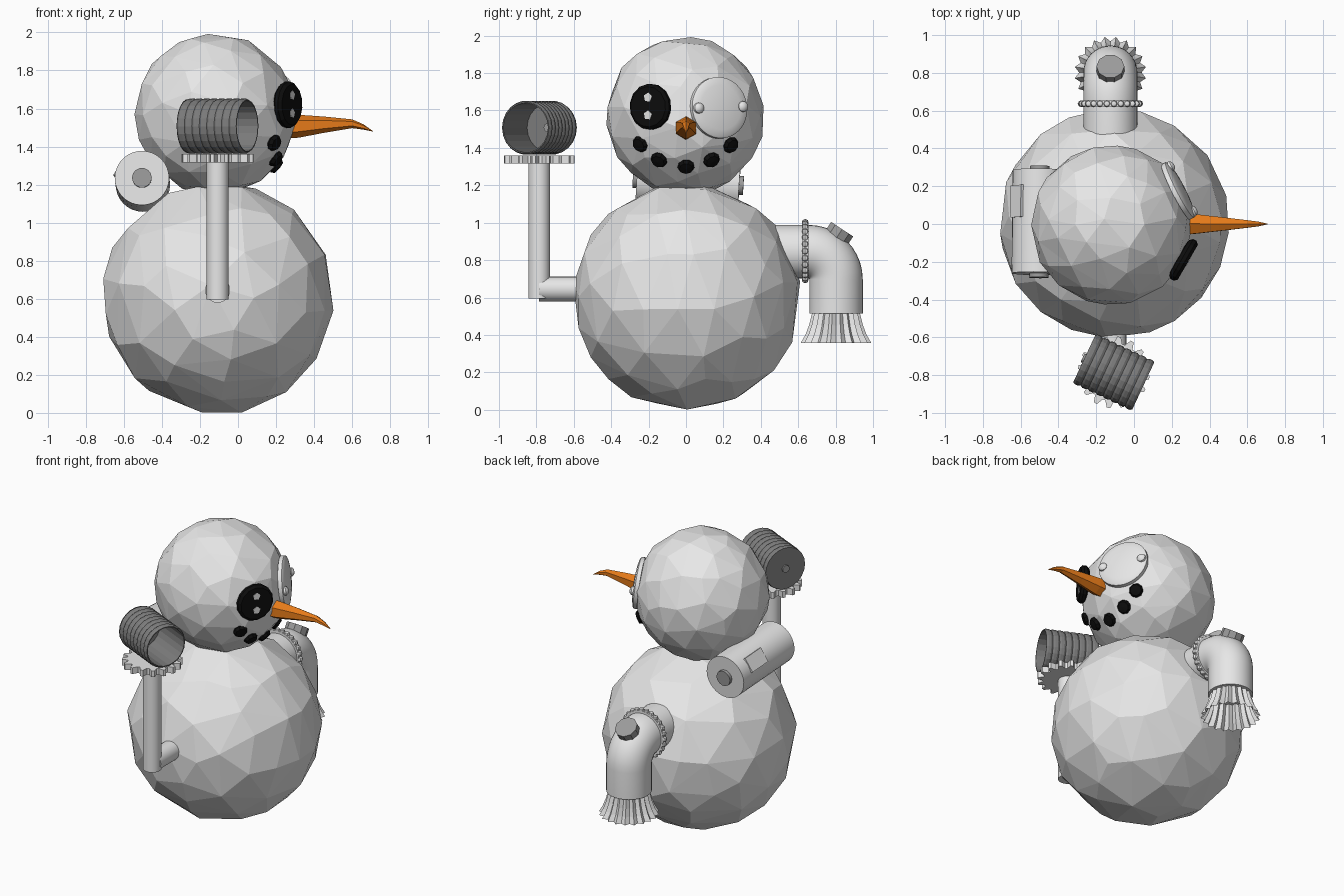
import bpy, bmesh, math, random
from mathutils import Vector

if "Cube" in bpy.data.objects:
    bpy.data.objects.remove(bpy.data.objects["Cube"])
random.seed(4)


def material(name, r, g, b):
    m = bpy.data.materials.new(name)
    m.diffuse_color = (r, g, b, 1)
    m.use_nodes = True
    m.node_tree.nodes["Principled BSDF"].inputs["Base Color"].default_value = m.diffuse_color
    return m


SNOW = material("snow_white", 0.8, 0.8, 0.8)
COAL = material("coal_black", 0.004, 0.004, 0.004)
ORANGE = material("carrot_orange", 0.8, 0.2, 0.01)
DARK = material("dark_metal", 0.2, 0.2, 0.2)
GREY = material("grey_metal", 0.33, 0.33, 0.33)


def finish(name, bm, mat, smooth):
    bmesh.ops.remove_doubles(bm, verts=bm.verts, dist=0.0002)
    bmesh.ops.recalc_face_normals(bm, faces=bm.faces)
    me = bpy.data.meshes.new(name)
    bm.to_mesh(me)
    bm.free()
    me.materials.append(mat)
    if smooth:
        for p in me.polygons:
            p.use_smooth = True
        me.set_sharp_from_angle(angle=math.radians(35))
    ob = bpy.data.objects.new(name, me)
    bpy.context.collection.objects.link(ob)
    return ob


def skin(name, rings, mat, smooth=False):
    """Bridge equal rings of points into a surface."""
    bm = bmesh.new()
    vs = [[bm.verts.new(p) for p in r] for r in rings]
    n = len(rings[0])
    for a, b in zip(vs, vs[1:]):
        for k in range(n):
            bm.faces.new((a[k], a[(k + 1) % n], b[(k + 1) % n], b[k]))
    return finish(name, bm, mat, smooth)


def lathe(name, profile, sides, loc, axis, mat, smooth=False, amp=0.0, step=1):
    """Spin (radius, height) about an axis; amp gives teeth or pleats."""
    q = Vector((0, 0, 1)).rotation_difference(Vector(axis).normalized())
    rings = []
    for r, h in profile:
        ring = []
        for k in range(sides):
            a = math.tau * k / sides
            rr = r * (1 + amp * (1 if (k // step) % 2 else -1))
            ring.append(Vector(loc) + q @ Vector((rr * math.cos(a), rr * math.sin(a), h)))
        rings.append(ring)
    return skin(name, rings, mat, smooth)


def rod(name, p, q, r, sides, mat, smooth=True):
    d = Vector(q) - Vector(p)
    return lathe(name, [(0, 0), (r, 0), (r, d.length), (0, d.length)], sides, p, d, mat, smooth)


def snowball(name, loc, r, wobble):
    bm = bmesh.new()
    bmesh.ops.create_icosphere(bm, subdivisions=3, radius=r)
    for v in bm.verts:
        v.co *= 1 + random.uniform(-wobble, wobble)
    ob = finish(name, bm, SNOW, False)
    ob.location = loc
    dec = ob.modifiers.new("facets", 'DECIMATE')
    dec.ratio = 0.55


# Snow body and head
HEAD = Vector((-0.12, -0.005, 1.57))
snowball("body", (-0.105, 0.005, 0.605), 0.607, 0.006)
snowball("head", HEAD, 0.422, 0.006)

# Carrot nose: six-sided, bent down at the tip
nose = [(0.22, 1.505, 0.066), (0.32, 1.507, 0.06), (0.45, 1.515, 0.043),
        (0.6, 1.52, 0.023), (0.66, 1.503, 0.014), (0.71, 1.48, 0.001)]
skin("carrot_nose", [[Vector((x, r * math.cos(math.tau * k / 6 + 0.5), z + r * math.sin(math.tau * k / 6 + 0.5)))
                      for k in range(6)] for x, z, r in nose], ORANGE)

# Coal button eye with two pale holes
n = Vector((0.865, -0.5, 0.0))
eye = Vector((0.262, -0.19, 1.62))
lathe("button_eye", [(0, -0.04), (0.105, -0.028), (0.123, -0.01), (0.123, 0.01), (0.108, 0.026), (0, 0.026)],
      14, eye, n, COAL)
for dz in (-0.045, 0.05):
    lathe("button_hole", [(0.026, -0.003), (0.026, 0.003), (0, 0.003)], 5,
          eye + n * 0.026 + Vector((0, 0, dz)), n, SNOW)

# Coal mouth
for y, z in ((-0.245, 1.42), (-0.145, 1.335), (0, 1.3), (0.137, 1.335), (0.24, 1.415)):
    dy, dz = y - HEAD.y, z - HEAD.z
    d = Vector((math.sqrt(0.42 ** 2 - dy * dy - dz * dz), dy, dz))
    lathe("mouth_coal", [(0, -0.03), (0.04, -0.025), (0.046, 0), (0.036, 0.018), (0, 0.022)],
          9, HEAD + d, d, COAL)

# Domed eye plate with two rivets
n = Vector((0.88, 0.45, 0.11)).normalized()
t = Vector((-0.455, 0.89, 0.03))
plate = HEAD + n * 0.405
lathe("eye_plate", [(0, -0.02), (0.165, -0.02), (0.165, 0.005), (0.155, 0.012), (0.12, 0.02), (0.06, 0.027), (0, 0.03)],
      32, plate, n, SNOW, True)
for s in (-1, 1):
    lathe("eye_rivet", [(0.03, 0), (0.028, 0.013), (0.018, 0.023), (0, 0.027)], 12,
          plate + t * s * 0.132 + n * 0.012, n, SNOW, True)

# Gun post, its socket and toothed turntable
POST = Vector((-0.107, -0.785, 0))
rod("gun_post", POST + Vector((0, 0, 0.595)), POST + Vector((0, 0, 1.33)), 0.058, 24, SNOW)
rod("post_socket", (-0.107, -0.785, 0.645), (-0.107, -0.45, 0.645), 0.066, 24, SNOW)
lathe("turntable_gear", [(0, 1.317), (0.173, 1.317), (0.173, 1.36), (0, 1.36)], 64,
      POST, (0, 0, 1), SNOW, amp=0.1, step=2)

# Ribbed gun barrel, open at the front end
prof = [(0, -0.172), (0.142, -0.172)]
for i in range(8):
    h = -0.172 + i * 0.043
    prof += [(0.138, h), (0.145, h + 0.012), (0.145, h + 0.03), (0.138, h + 0.043)]
prof += [(0.132, 0.172), (0.132, -0.13), (0, -0.13)]
axis = Vector((0.906, -0.423, 0))
mid = POST + Vector((0, 0, 1.508))
lathe("gun_barrel", prof, 22, mid, axis, DARK)
rod("barrel_pin", mid - axis * 0.182, mid - axis * 0.11, 0.025, 12, GREY)

# Canister on the back with end knobs and panel
a, b = Vector((-0.505, -0.262, 1.235)), Vector((-0.5, 0.285, 1.2))
d = (b - a).normalized()
rod("back_canister", a, b, 0.143, 32, SNOW)
for p, s in ((a, -1), (b, 1)):
    rod("canister_knob", p - d * s * 0.01, p + d * s * 0.022, 0.052, 14, GREY)
bm = bmesh.new()
bmesh.ops.create_cube(bm, size=1)
up = Vector((-0.84, 0, 0.54))
side = up.cross(d)
for v in bm.verts:
    x, y, z = v.co
    v.co = (a + b) / 2 + d * (0.11 + 0.17 * y) + up * (0.137 + 0.024 * z) + side * 0.1 * x
finish("canister_panel", bm, SNOW, False)

# Elbow pipe arm
AX = -0.125
path = [(0.42, 0.845, 0)] + [(0.655 + 0.147 * math.sin(u), 0.698 + 0.147 * math.cos(u), u)
                             for u in (math.pi / 2 * i / 10 for i in range(11))] + [(0.802, 0.515, math.pi / 2)]
rings = []
for y, z, u in path:
    rings.append([Vector((AX + 0.143 * math.cos(k * math.tau / 32),
                          y + 0.143 * math.sin(k * math.tau / 32) * math.sin(u),
                          z + 0.143 * math.sin(k * math.tau / 32) * math.cos(u))) for k in range(32)])
rings.append([Vector((AX, 0.802, 0.515))] * 32)
skin("elbow_pipe", rings, SNOW, True)

# Flange with beads, and the elbow cap
rod("pipe_flange", (AX, 0.62, 0.848), (AX, 0.654, 0.848), 0.157, 32, SNOW)
for k in range(26):
    u = math.tau * k / 26
    lathe("flange_bead", [(0, -0.018), (0.014, -0.012), (0.018, 0), (0.014, 0.012), (0, 0.018)], 8,
          (AX + 0.155 * math.cos(u), 0.637, 0.848 + 0.155 * math.sin(u)), (0, 0, 1), SNOW, True)
c = Vector((AX, 0.835, 0.965))
m = Vector((0, 0.55, 0.835))
rod("elbow_cap", c - m * 0.07, c, 0.074, 10, GREY, False)

# Pleated cuff below the pipe
lathe("pleated_cuff", [(0.12, 0.52), (0.137, 0.45), (0.155, 0.4), (0.178, 0.358)], 40,
      (AX, 0.802, 0), (0, 0, 1), SNOW, amp=0.07)
